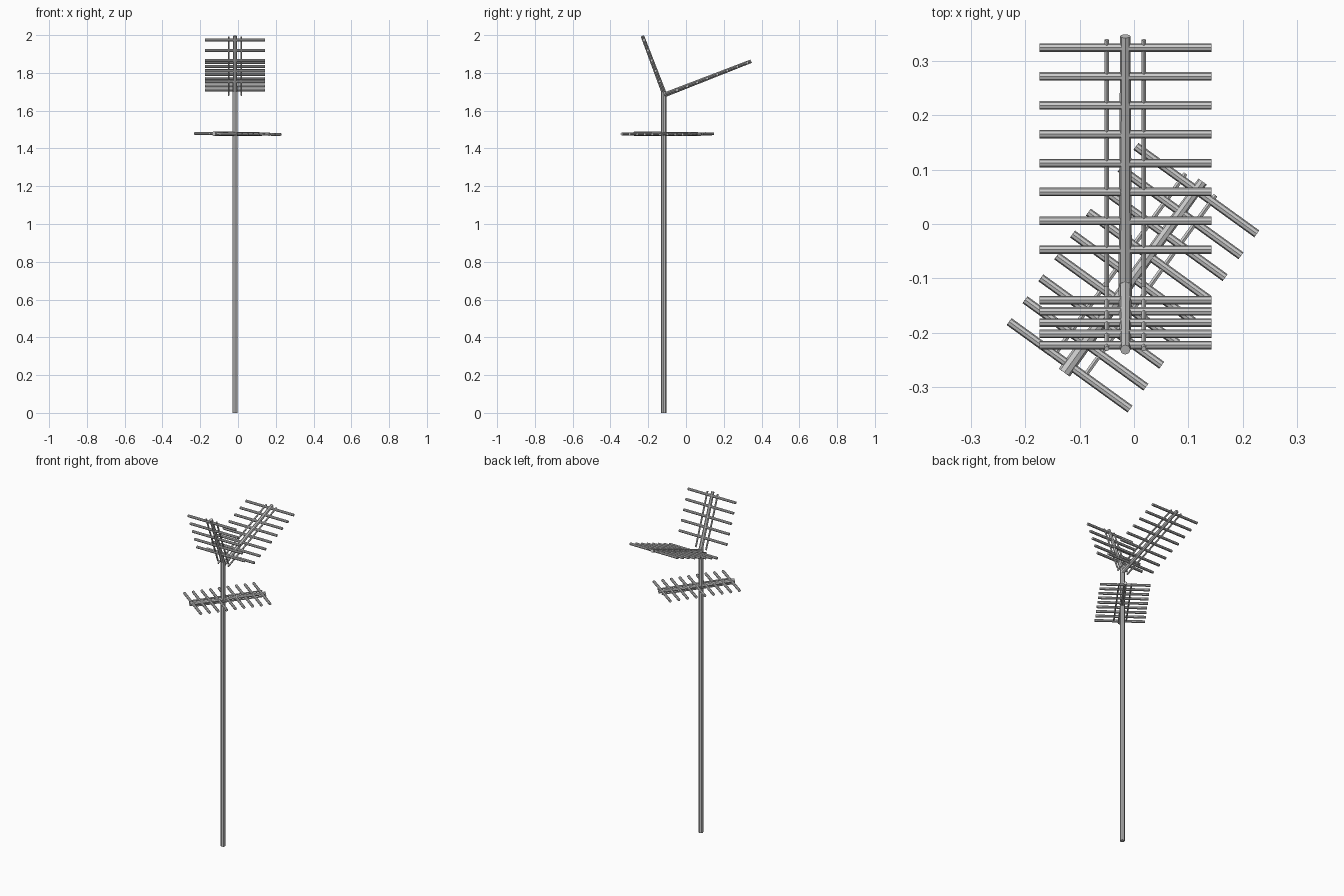
import bpy, bmesh
from mathutils import Vector, Matrix

if "Cube" in bpy.data.objects:
    bpy.data.objects.remove(bpy.data.objects["Cube"])

PX, PY = -0.016, -0.118   # mast axis


def add_rod(bm, a, b, r1, r2=None, sides=8):
    """Capped straight tube between two points."""
    a, b = Vector(a), Vector(b)
    d = b - a
    m = Matrix.Translation((a + b) / 2) @ d.to_track_quat('Z', 'Y').to_matrix().to_4x4()
    bmesh.ops.create_cone(bm, cap_ends=True, segments=sides, radius1=r1,
                          radius2=r1 if r2 is None else r2, depth=d.length, matrix=m)


def finish(bm, name):
    me = bpy.data.meshes.new(name)
    bm.to_mesh(me)
    bm.free()
    ob = bpy.data.objects.new(name, me)
    bpy.context.collection.objects.link(ob)


def antenna(name, start, end, across, half, first, last, count, rail0, rail1, r1, r2):
    """Boom, two thin side rails and evenly spaced cross rods.
    first/last/rail0/rail1 are fractions along the boom."""
    start, end, across = Vector(start), Vector(end), Vector(across).normalized()
    bm = bmesh.new()
    add_rod(bm, start, end, r1, r2)
    finish(bm, name + "_boom")
    bm = bmesh.new()
    for s in (-1, 1):
        off = across * 0.034 * s
        add_rod(bm, start.lerp(end, rail0) + off, start.lerp(end, rail1) + off, 0.0048, sides=6)
    finish(bm, name + "_side_rails")
    bm = bmesh.new()
    for i in range(count):
        c = start.lerp(end, first + (last - first) * i / (count - 1))
        add_rod(bm, c - across * half, c + across * half, 0.0078)
    finish(bm, name + "_cross_rods")


# Mast
bm = bmesh.new()
add_rod(bm, (PX, PY, 0), (PX, PY, 1.70), 0.0135)
finish(bm, "mast")

# Long upper antenna, tilted toward the back
antenna("long_antenna", (PX, -0.118, 1.682), (PX, 0.345, 1.862), (1, 0, 0), 0.158,
        0.153, 0.955, 8, 0.0, 0.985, 0.0125, 0.0095)

# Short upper antenna, steeply raised toward the front
antenna("short_antenna", (PX, -0.112, 1.682), (PX, -0.231, 1.996), (1, 0, 0), 0.158,
        0.235, 0.93, 5, 0.05, 0.985, 0.0125, 0.0095)

# Lower level antenna, turned on the mast
antenna("lower_antenna", (-0.128, -0.273, 1.478), (0.126, 0.078, 1.476), (0.81, -0.586, -0.012),
        0.137, 0.038, 0.955, 9, 0.02, 0.985, 0.0125, 0.0095)
